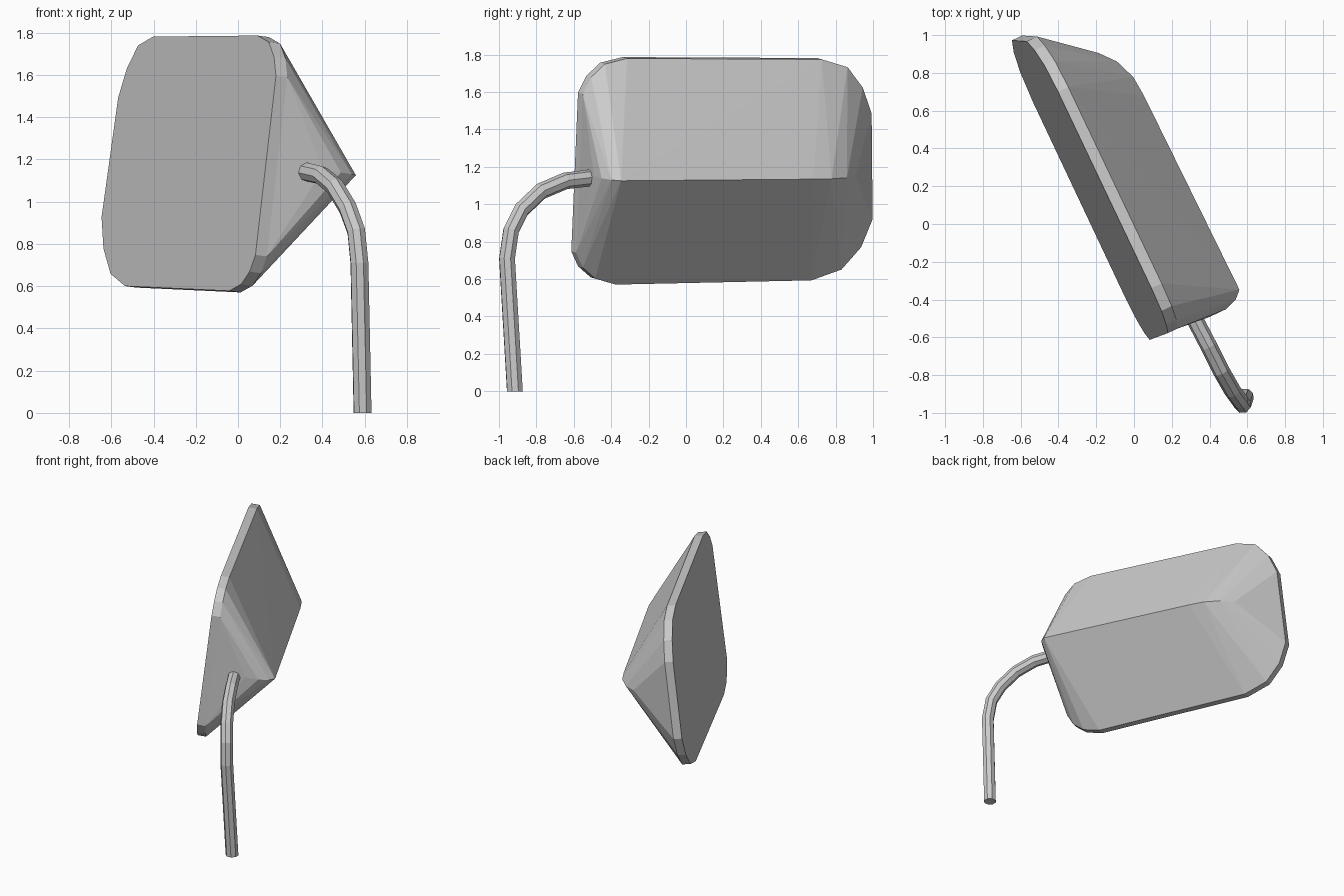
import bpy, bmesh
from mathutils import Vector, Matrix

if "Cube" in bpy.data.objects:
    bpy.data.objects.remove(bpy.data.objects["Cube"])

# Local frame of the mirror: u along its width, v up, w out of the back
u = Vector((-0.428, 0.903, 0.006)).normalized()
v = Vector((0.104, 0.062, 0.992))
v = (v - u * v.dot(u)).normalized()
w = u.cross(v)
frame = Matrix((u, v, w)).transposed().to_4x4()
frame.translation = (-0.237, 0.185, 1.19)

# Rounded glass outline in (u, v)
outline = [(-.865, .415), (-.82, .505), (-.743, .575), (-.612, .605),
           (.54, .593), (.695, .55), (.79, .44), (.85, .30),
           (.885, -.27), (.825, -.42), (.715, -.54), (.54, -.597),
           (-.617, -.613), (-.74, -.58), (-.817, -.52), (-.861, -.44)]
# Ridge along the back in (u, w)
ridge = [(-.885, .29), (-.885, .385), (-.86, .455), (-.822, .494),
         (.324, .477), (.436, .468), (.547, .425), (.63, .355)]
RIM = 0.06


def add_object(name, bm):
    bmesh.ops.recalc_face_normals(bm, faces=bm.faces)
    mesh = bpy.data.meshes.new(name)
    bm.to_mesh(mesh)
    bm.free()
    mesh.transform(frame)
    ob = bpy.data.objects.new(name, mesh)
    bpy.context.collection.objects.link(ob)
    return ob


# Mirror glass with its rim
bm = bmesh.new()
front = [bm.verts.new((a, b, 0)) for a, b in outline]
back = [bm.verts.new((a, b, RIM)) for a, b in outline]
bm.faces.new(front)
for i in range(len(front)):
    j = (i + 1) % len(front)
    bm.faces.new((front[i], front[j], back[j], back[i]))
add_object("mirror_rim", bm)

# Wedge-shaped housing, open where it meets the rim
bm = bmesh.new()
for a, b in outline:
    bm.verts.new((a, b, RIM))
for a, c in ridge:
    bm.verts.new((a, 0, c))
bmesh.ops.convex_hull(bm, input=bm.verts)
inner = [f for f in bm.faces if all(abs(p.co.z - RIM) < 1e-4 for p in f.verts)]
bmesh.ops.delete(bm, geom=inner, context='FACES')
add_object("mirror_housing", bm)

# Bent support arm
path = [(.59, -.915, 0), (.575, -.957, .71), (.56, -.935, .86), (.52, -.88, .97),
        (.46, -.775, 1.07), (.395, -.645, 1.125), (.33, -.52, 1.14), (.28, -.43, 1.14)]
curve = bpy.data.curves.new("support_arm", 'CURVE')
curve.dimensions = '3D'
curve.bevel_depth = 0.045
curve.bevel_resolution = 2
curve.use_fill_caps = True
spline = curve.splines.new('POLY')
spline.points.add(len(path) - 1)
for p, co in zip(spline.points, path):
    p.co = (*co, 1)
spline.use_smooth = False
arm = bpy.data.objects.new("support_arm", curve)
bpy.context.collection.objects.link(arm)
bpy.context.view_layer.objects.active = arm
arm.select_set(True)
bpy.ops.object.convert(target='MESH')
# Flat foot on the ground
for p in arm.data.vertices:
    if p.co.z < 0.1:
        p.co.z = 0
